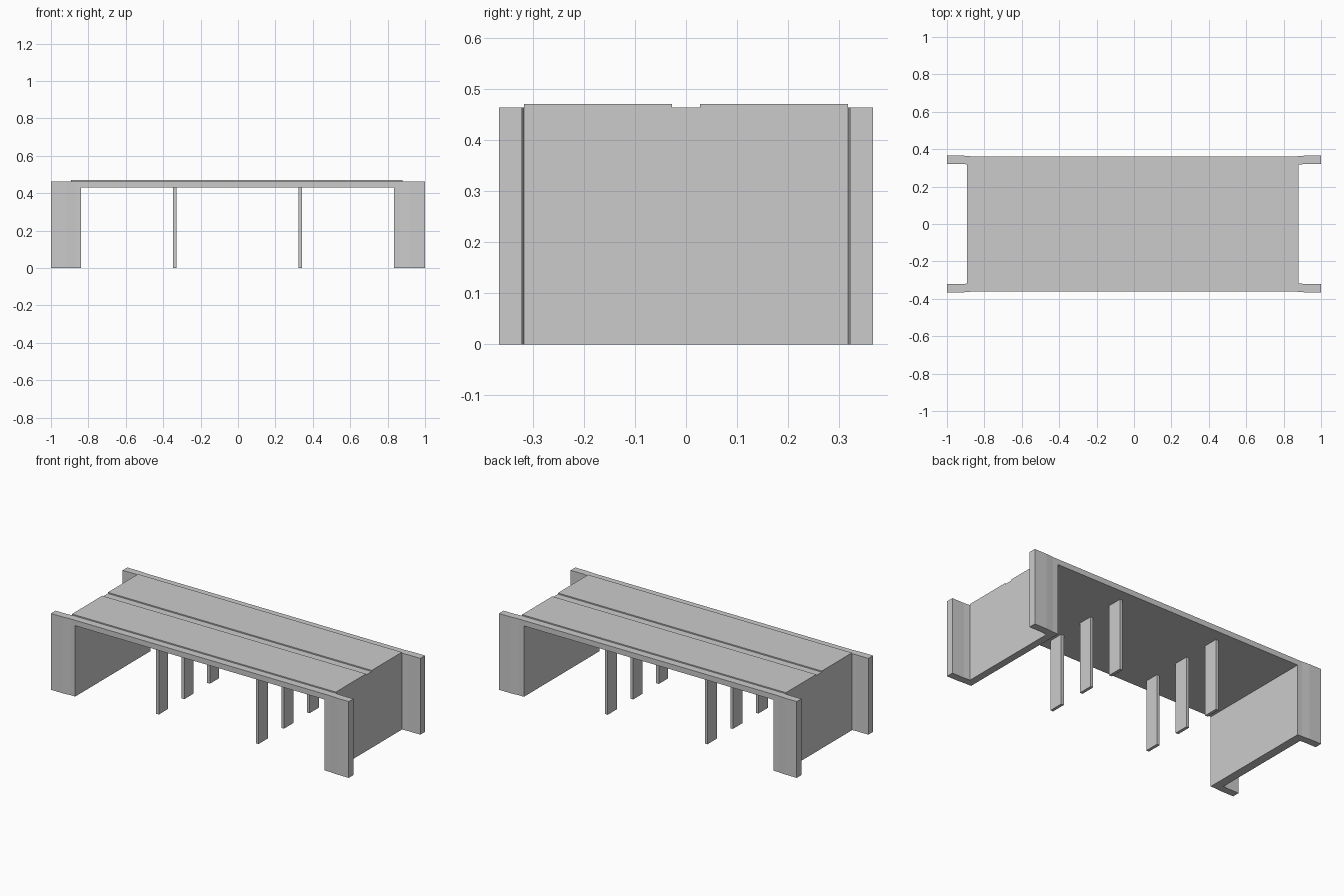
import bpy, bmesh
from mathutils import Vector

if "Cube" in bpy.data.objects:
    bpy.data.objects.remove(bpy.data.objects["Cube"])

LEFT_OUT, LEFT_IN = -0.893, -0.84
RIGHT_IN, RIGHT_OUT = 0.835, 0.879
Z_UNDER, Z_RIM, Z_DECK = 0.43, 0.463, 0.47
Y_IN, FLARE = 0.317, 0.004


def finish(name, bm):
    bmesh.ops.recalc_face_normals(bm, faces=bm.faces)
    me = bpy.data.meshes.new(name)
    bm.to_mesh(me)
    bm.free()
    ob = bpy.data.objects.new(name, me)
    bpy.context.collection.objects.link(ob)
    return ob


def extrude(name, faces, offset):
    """Build flat faces that share corners, then extrude them into a solid."""
    bm = bmesh.new()
    for pts in faces:
        bm.faces.new([bm.verts.new(p) for p in pts])
    bmesh.ops.remove_doubles(bm, verts=bm.verts, dist=1e-5)
    res = bmesh.ops.extrude_face_region(bm, geom=bm.faces[:], use_keep_orig=True)
    moved = [g for g in res["geom"] if isinstance(g, bmesh.types.BMVert)]
    bmesh.ops.translate(bm, verts=moved, vec=Vector(offset))
    return finish(name, bm)


def box(name, x0, x1, y0, y1, z0, z1):
    base = [(x0, y0, z0), (x1, y0, z0), (x1, y1, z0), (x0, y1, z0)]
    return extrude(name, [base], (0, 0, z1 - z0))


# Deck slab with a shallow channel along its centre
deck_profile = [(-Y_IN, Z_UNDER), (Y_IN, Z_UNDER), (Y_IN, Z_DECK), (0.027, Z_DECK),
                (0.027, Z_RIM), (-0.027, Z_RIM), (-0.027, Z_DECK), (-Y_IN, Z_DECK)]
extrude("deck", [[(LEFT_OUT, y, z) for y, z in deck_profile]],
        (RIGHT_OUT - LEFT_OUT, 0, 0))

# End walls under the deck
box("left_end_wall", LEFT_OUT, LEFT_IN, -Y_IN, Y_IN, 0, Z_UNDER)
box("right_end_wall", RIGHT_IN, RIGHT_OUT, -Y_IN, Y_IN, 0, Z_UNDER)

# Side frames: a lintel joined to slightly flared wing walls
columns = [-1, -0.92, -0.87, LEFT_IN, RIGHT_IN, 0.87, 0.92, 1]
for side, name in ((-1, "front_frame"), (1, "back_frame")):
    def point(x, z):
        return (x, side * (Y_IN + (FLARE if abs(x) > 0.9 else 0)), z)
    panels = []
    for a, b in zip(columns, columns[1:]):
        panels.append([point(a, Z_UNDER), point(b, Z_UNDER), point(b, Z_RIM), point(a, Z_RIM)])
        if a != LEFT_IN:
            panels.append([point(a, 0), point(b, 0), point(b, Z_UNDER), point(a, Z_UNDER)])
    extrude(name, panels, (0, side * 0.045, 0))

# Two rows of flat piers
for row, x in (("left", -0.338), ("right", 0.332)):
    for place, y in (("front", -0.245), ("middle", 0), ("back", 0.245)):
        box(f"{row}_{place}_pier", x - 0.009, x + 0.009, y - 0.045, y + 0.045, 0, Z_UNDER)
